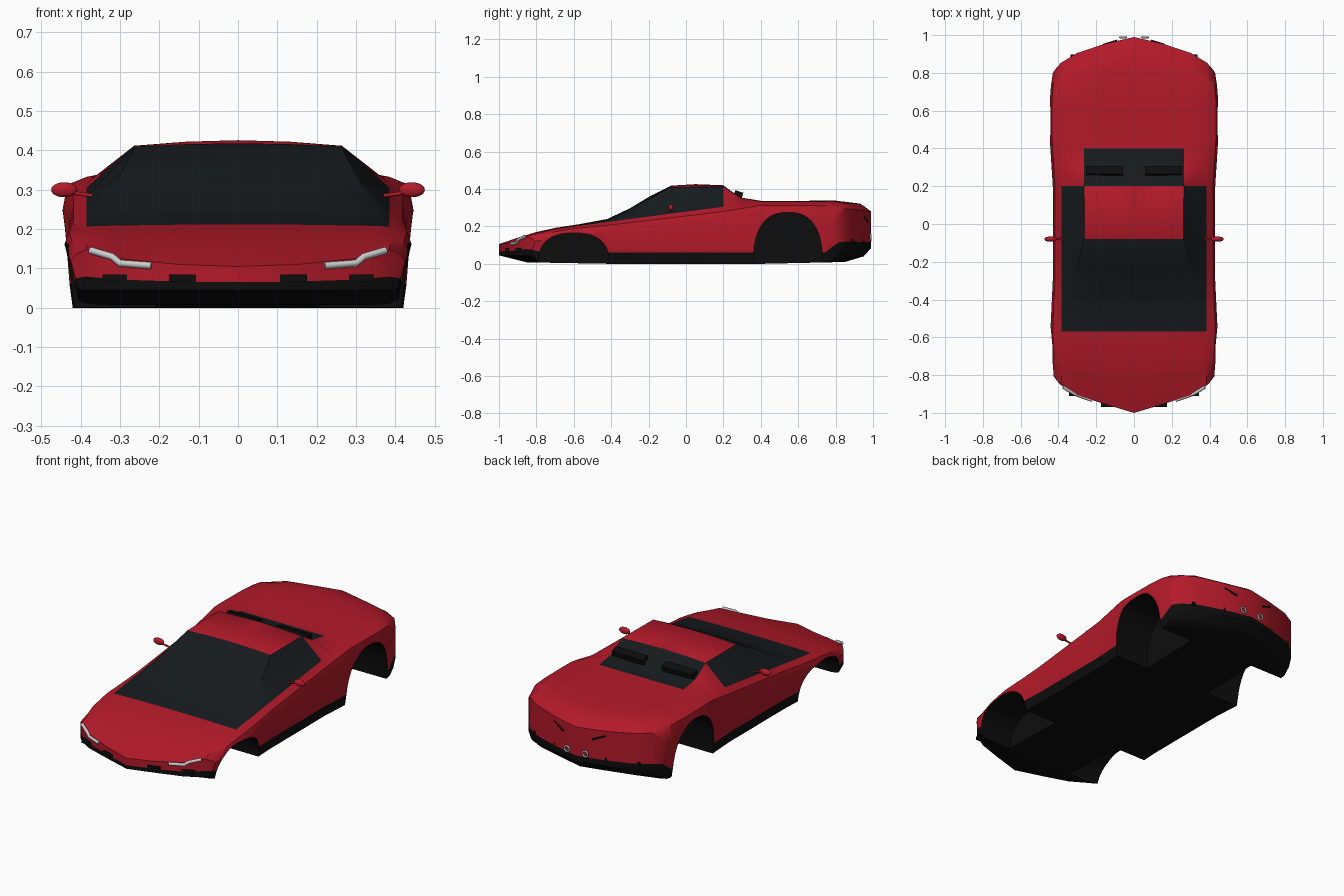
import bpy
import bmesh
import math
from mathutils import Vector

default_cube = bpy.data.objects.get("Cube")
if default_cube:
    bpy.data.objects.remove(default_cube, do_unlink=True)


def make_material(name, colour, roughness=0.5):
    mat = bpy.data.materials.new(name)
    mat.use_nodes = True
    mat.diffuse_color = (*colour, 1)
    shader = mat.node_tree.nodes["Principled BSDF"]
    shader.inputs["Base Color"].default_value = (*colour, 1)
    shader.inputs["Roughness"].default_value = roughness
    return mat


paint = make_material("red_paint", (0.45, 0.01, 0.022), 0.3)
glass = make_material("dark_glass", (0.008, 0.011, 0.013), 0.2)
trim = make_material("black_trim", (0.004, 0.004, 0.004))
lamp = make_material("lamp_white", (0.8, 0.8, 0.8))
steel = make_material("steel", (0.5, 0.52, 0.54))
RED, GLASS, TRIM = range(3)

# Lengthwise body lines, each a list of (position along the car, value)
LINES = {
    "top": [(-1, .105), (-.9, .14), (-.8, .17), (-.7, .192), (-.57, .212), (-.42, .24), (-.3, .297),
            (-.2, .357), (-.08, .418), (.05, .426), (.2, .42), (.29, .347), (.4, .336), (.8, .338), (.93, .322), (1, .28)],
    "edge": [(-1, .125), (-.9, .146), (-.8, .168), (-.57, .208), (-.42, .232), (-.3, .285),
             (-.2, .345), (-.08, .41), (.2, .412), (.29, .355), (.4, .337), (.8, .337), (.93, .322), (1, .29)],
    "edge_x": [(-1, .3), (-.57, .36), (-.42, .36), (-.08, .262), (.4, .265), (1, .3)],
    "belt": [(-1, .148), (-.8, .172), (-.57, .206), (-.42, .224), (.2, .305), (.4, .333), (.8, .333), (1, .295)],
    "shoulder": [(-1, .135), (-.8, .155), (-.6, .188), (-.4, .208), (.2, .28), (.4, .313), (.8, .31), (1, .27)],
    "width": [(-1, .425), (-.8, .43), (-.55, .442), (-.3, .43), (.2, .43), (.45, .446), (.65, .446), (1, .43)],
    "sill": [(-1, .075), (-.85, .06), (.8, .06), (1, .115)],
    "floor": [(-1, .045), (-.85, .008), (-.4, 0), (.4, 0), (.85, .01), (.95, .04), (1, .085)],
}


def line(name, s):
    keys = LINES[name]
    for (a, va), (b, vb) in zip(keys, keys[1:]):
        if s <= b:
            return va + (vb - va) * (s - a) / (b - a)
    return keys[-1][1]


def bow(x):
    return 0.3 * x + 0.06 * (x / 0.42) ** 8


def place(s, x, z):
    """Put a section point in space, rounding nose and tail in plan."""
    fade = max(0, (abs(s) - 0.72) / 0.28)
    y = s - math.copysign(bow(x) * fade, s)
    return Vector((x, min(y, 0.99), z))


def section(s):
    v = {name: line(name, s) for name in LINES}
    w, low = v["width"], v["floor"]
    crown = v["top"] * 0.75 + v["edge"] * 0.25
    middle = v["shoulder"] * 0.75 + v["sill"] * 0.25
    upper = [(0, v["top"]), (v["edge_x"] / 2, crown), (v["edge_x"], v["edge"]),
             (0.385, v["belt"]), (w - 0.012, v["shoulder"])]
    side = [(w, middle), (w - 0.012, v["sill"])]
    lower = [(w - 0.02, low), (0.385, low), (v["edge_x"], low), (v["edge_x"] / 2, low), (0, low)]
    return [place(s, x, z) for x, z in upper + side + lower]


def panel_material(s, column):
    if column >= 6:
        return TRIM
    if -0.57 <= s < 0.2 and column <= 2:
        return RED if s >= -0.08 and column < 2 else GLASS
    if 0.2 <= s < 0.4 and column < 2:
        return GLASS
    return RED


def add_mesh(name, bm, mats):
    mesh = bpy.data.meshes.new(name)
    bmesh.ops.recalc_face_normals(bm, faces=bm.faces)
    bm.to_mesh(mesh)
    bm.free()
    for mat in mats:
        mesh.materials.append(mat)
    obj = bpy.data.objects.new(name, mesh)
    bpy.context.collection.objects.link(obj)
    return obj


def activate(obj):
    bpy.ops.object.select_all(action="DESELECT")
    obj.select_set(True)
    bpy.context.view_layer.objects.active = obj


def smooth(obj, angle=35):
    activate(obj)
    bpy.ops.object.shade_smooth_by_angle(angle=math.radians(angle))


# Body shell: half loft with closed nose and tail
bm = bmesh.new()


def quad_grid(rows, material_at):
    verts = [[bm.verts.new(p) for p in row] for row in rows]
    for r in range(len(rows) - 1):
        for c in range(len(rows[0]) - 1):
            corners = verts[r][c], verts[r][c + 1], verts[r + 1][c + 1], verts[r + 1][c]
            bm.faces.new(corners).material_index = material_at(r, c)


stations = sorted({s for keys in LINES.values() for s, _ in keys})
sections = [section(s) for s in stations]
quad_grid(sections, lambda r, c: panel_material(stations[r], c))
for ring in (sections[0], sections[-1]):
    top, bottom = ring[:5], ring[:6:-1]
    span = ring[4].z - ring[7].z
    rows = [top]
    for edge_point in ring[5:7]:
        t = (ring[4].z - edge_point.z) / span
        rows.append([a.lerp(b, t) for a, b in zip(top[:4], bottom[:4])] + [edge_point])
    rows.append(bottom)
    quad_grid(rows, lambda r, c: TRIM if r == 2 else RED)
bmesh.ops.remove_doubles(bm, verts=bm.verts, dist=0.0005)
body = add_mesh("body_shell", bm, [paint, glass, trim])
mirror = body.modifiers.new("Mirror", "MIRROR")
mirror.use_clip = True


# Wheel wells cut through both flanks
def wheel_cutter(name, side, centre, radius, height):
    outline = [(-radius, -0.1)]
    for i in range(25):
        a = math.pi * (1 - i / 24)
        c, s = math.cos(a), max(math.sin(a), 0)
        outline.append((math.copysign(abs(c) ** 0.8, c) * radius, s ** 0.8 * height))
    outline.append((radius, -0.1))
    cut = bmesh.new()
    face = cut.faces.new([cut.verts.new((side * 0.21, centre + y, z)) for y, z in outline])
    made = bmesh.ops.extrude_face_region(cut, geom=[face])
    moved = [v for v in made["geom"] if isinstance(v, bmesh.types.BMVert)]
    bmesh.ops.translate(cut, verts=moved, vec=(side * 0.4, 0, 0))
    obj = add_mesh(name, cut, [trim])
    obj.hide_render = True
    return obj


cutters = []
for side in (-1, 1):
    cutters.append(wheel_cutter("front_well_cutter", side, -0.6, 0.19, 0.165))
    cutters.append(wheel_cutter("rear_well_cutter", side, 0.545, 0.185, 0.275))
for cutter in cutters:
    boolean = body.modifiers.new("Well", "BOOLEAN")
    boolean.object = cutter
    boolean.solver = "EXACT"
    boolean.material_mode = "TRANSFER"
activate(body)
for name in [m.name for m in body.modifiers]:
    bpy.ops.object.modifier_apply(modifier=name)
for cutter in cutters:
    bpy.data.objects.remove(cutter, do_unlink=True)
smooth(body)


def box(name, centre, size, mat, tilt=0):
    bpy.ops.mesh.primitive_cube_add(size=1, location=centre, rotation=(tilt, 0, 0))
    obj = bpy.context.object
    obj.name, obj.scale = name, size
    obj.data.materials.append(mat)
    return obj


def strip(name, points, radius, mat):
    curve = bpy.data.curves.new(name, "CURVE")
    curve.dimensions = "3D"
    curve.bevel_depth = radius
    curve.bevel_resolution = 2
    curve.use_fill_caps = True
    spline = curve.splines.new("POLY")
    spline.points.add(len(points) - 1)
    for point, co in zip(spline.points, points):
        point.co = (*co, 1)
    curve.materials.append(mat)
    obj = bpy.data.objects.new(name, curve)
    bpy.context.collection.objects.link(obj)


for side, label in ((1, "left"), (-1, "right")):
    # Headlight strip wrapped round the nose
    path = [(.22, .107), (.3, .113), (.32, .13), (.375, .146)]
    strip(label + "_headlight", [(side * x, bow(x) - 1, z) for x, z in path], 0.009, lamp)
    # Slim tail slit
    slit = [(.09, .225), (.16, .255)]
    strip(label + "_tail_slit", [(side * x, 0.998 - bow(x), z) for x, z in slit], 0.005, trim)
    # Door mirror on its stalk
    bpy.ops.mesh.primitive_uv_sphere_add(segments=20, ring_count=12, location=(side * 0.442, -0.08, 0.3))
    pod = bpy.context.object
    pod.name, pod.scale = label + "_mirror", (0.033, 0.014, 0.019)
    pod.data.materials.append(paint)
    smooth(pod, 60)
    strip(label + "_mirror_stalk", [(side * 0.37, -0.08, 0.285), (side * 0.42, -0.08, 0.292)], 0.005, paint)
    # Engine vent and exhaust ring
    box(label + "_engine_vent", (side * 0.156, 0.28, 0.37), (0.196, 0.045, 0.035), trim, -0.3)
    bpy.ops.mesh.primitive_torus_add(location=(side * 0.058, 0.988, 0.14), rotation=(math.pi / 2, 0, 0),
                                     major_radius=0.016, minor_radius=0.005,
                                     major_segments=24, minor_segments=8)
    ring = bpy.context.object
    ring.name = label + "_exhaust_ring"
    ring.data.materials.append(steel)
    smooth(ring, 60)
    # Stepped upper edge of the bumpers
    for x in (0.14, 0.31):
        box(label + "_front_bumper_intake", (side * x, bow(x) - 0.985, 0.076), (0.07, 0.05, 0.018), trim)
        box(label + "_rear_bumper_step", (side * x, 0.97 - bow(x), 0.12), (0.05, 0.05, 0.02), trim)
